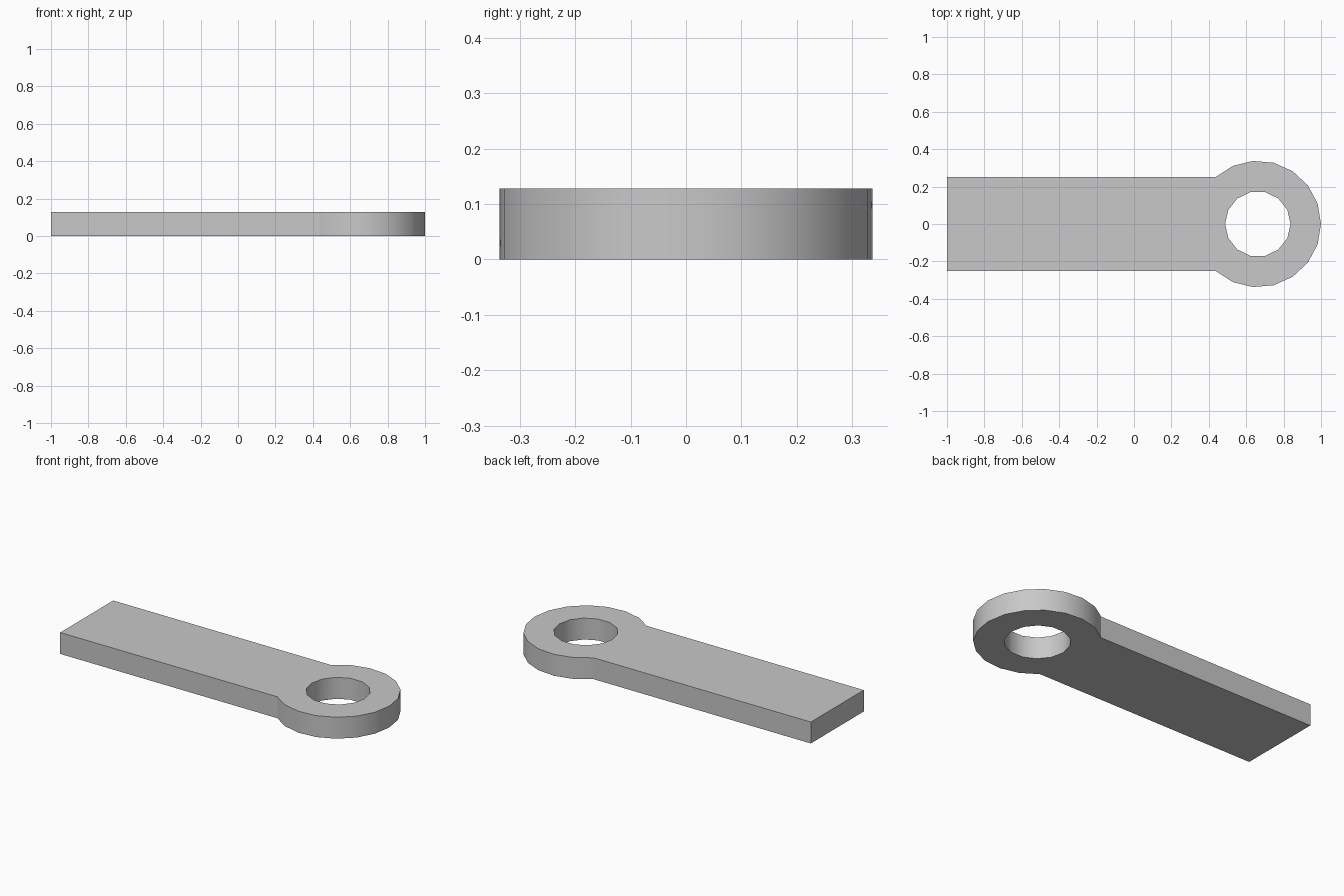
import bpy
import bmesh
from math import asin, cos, sin, pi

cube = bpy.data.objects.get("Cube")
if cube:
    bpy.data.objects.remove(cube, do_unlink=True)

THICKNESS = 0.128
HALF_WIDTH = 0.25
EYE_X, EYE_RADIUS, HOLE_RADIUS = 0.662, 0.338, 0.175
ARC_STEPS, HOLE_SIDES = 14, 14


def arc_point(radius, angle):
    return (EYE_X + radius * cos(angle), radius * sin(angle), 0)


# Outline: straight bar running into the rounded eye
end_angle = pi - asin(HALF_WIDTH / EYE_RADIUS)
outline = [(-1, HALF_WIDTH, 0), (-1, -HALF_WIDTH, 0)]
outline += [arc_point(EYE_RADIUS, end_angle * (2 * i / ARC_STEPS - 1))
            for i in range(ARC_STEPS + 1)]

# Round hole through the eye
hole = [arc_point(HOLE_RADIUS, 2 * pi * i / HOLE_SIDES) for i in range(HOLE_SIDES)]

# Fill between the two loops and extrude to thickness
bm = bmesh.new()
edges = []
for loop in (outline, hole):
    verts = [bm.verts.new(p) for p in loop]
    edges += [bm.edges.new((v, verts[i - 1])) for i, v in enumerate(verts)]
bmesh.ops.triangle_fill(bm, use_beauty=True, use_dissolve=False, edges=edges)
result = bmesh.ops.extrude_face_region(bm, geom=bm.faces[:], use_keep_orig=True)
top = [g for g in result["geom"] if isinstance(g, bmesh.types.BMVert)]
bmesh.ops.translate(bm, verts=top, vec=(0, 0, THICKNESS))
bmesh.ops.recalc_face_normals(bm, faces=bm.faces[:])

mesh = bpy.data.meshes.new("eye_bar")
bm.to_mesh(mesh)
bm.free()
bar = bpy.data.objects.new("eye_bar", mesh)
bpy.context.collection.objects.link(bar)

# Plain grey metal
grey = bpy.data.materials.new("plain_grey")
grey.use_nodes = True
colour = (0.58, 0.58, 0.58, 1)
grey.diffuse_color = colour
grey.node_tree.nodes["Principled BSDF"].inputs["Base Color"].default_value = colour
mesh.materials.append(grey)

# Smooth round walls, crisp corners
bpy.ops.object.select_all(action="DESELECT")
bar.select_set(True)
bpy.context.view_layer.objects.active = bar
bpy.ops.object.shade_smooth_by_angle(angle=pi / 6)
